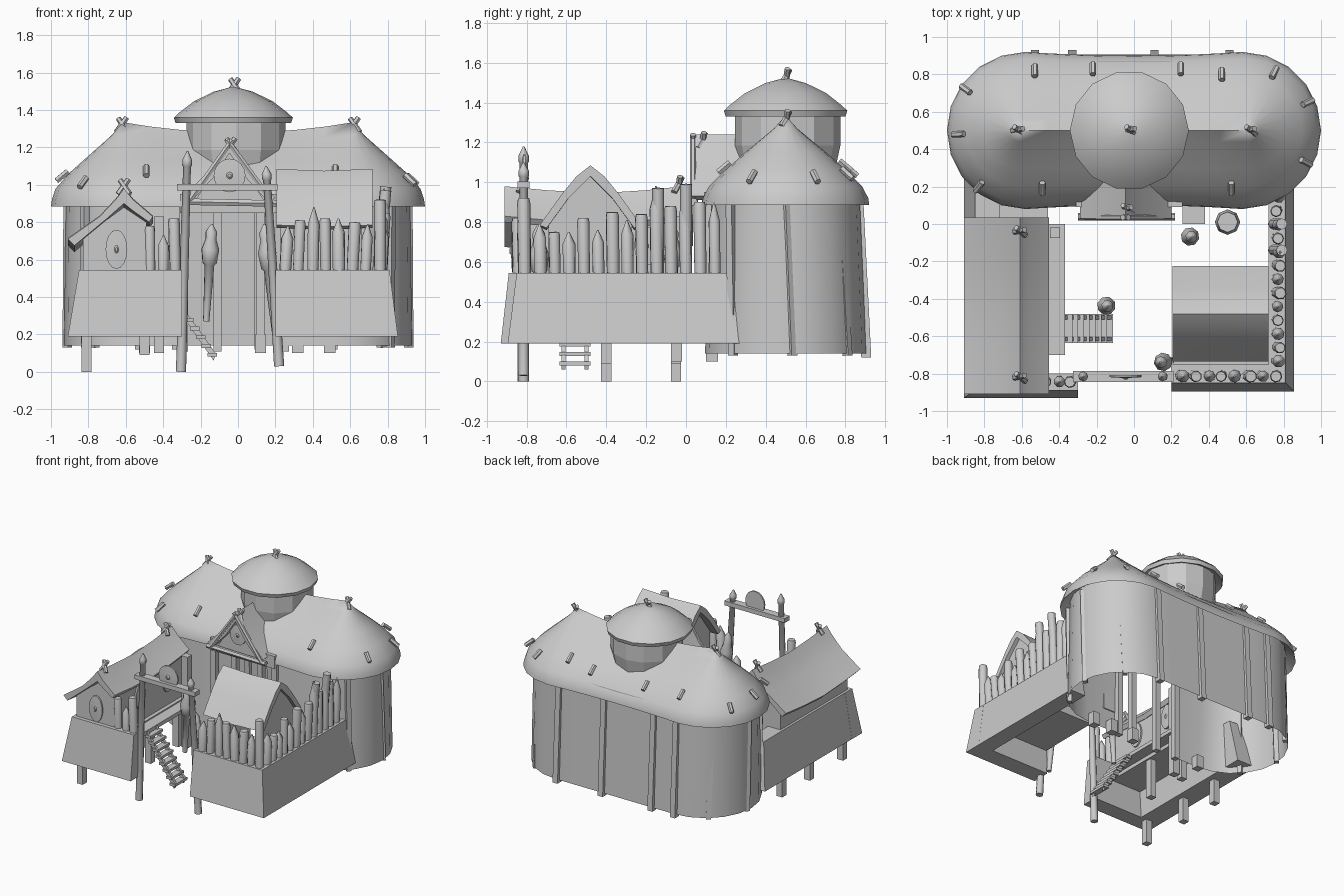
import bpy, bmesh, math, random
from mathutils import Vector

if "Cube" in bpy.data.objects:
    bpy.data.objects.remove(bpy.data.objects["Cube"])
random.seed(4)


def mesh(name, verts, faces, smooth=False):
    me = bpy.data.meshes.new(name)
    me.from_pydata([tuple(v) for v in verts], [], faces)
    bm = bmesh.new()
    bm.from_mesh(me)
    bmesh.ops.remove_doubles(bm, verts=bm.verts, dist=0.0005)
    bmesh.ops.recalc_face_normals(bm, faces=bm.faces)
    bm.to_mesh(me)
    bm.free()
    ob = bpy.data.objects.new(name, me)
    bpy.context.collection.objects.link(ob)
    if smooth:
        bpy.context.view_layer.objects.active = ob
        ob.select_set(True)
        bpy.ops.object.shade_smooth_by_angle(angle=math.radians(50))
        ob.select_set(False)
    return ob


def loft(name, rings, start=True, end=True, closed=True, smooth=False):
    n, m = len(rings[0]), len(rings)
    faces = [(k*n+i, k*n+(i+1) % n, (k+1)*n+(i+1) % n, (k+1)*n+i)
             for k in range(m-1) for i in range(n if closed else n-1)]
    if start:
        faces.append(tuple(range(n)))
    if end:
        faces.append(tuple(range((m-1)*n, m*n)))
    return mesh(name, [v for r in rings for v in r], faces, smooth)


def rect(x0, x1, y0, y1, z):
    return [(x0, y0, z), (x1, y0, z), (x1, y1, z), (x0, y1, z)]


def box(name, x0, x1, y0, y1, z0, z1):
    return loft(name, [rect(x0, x1, y0, y1, z0), rect(x0, x1, y0, y1, z1)])


def pole(name, a, b, r=0.025, n=8, profile=((0, 1), (1, 1)), smooth=True):
    # turned shape along a-b, profile = (fraction along, radius factor)
    a, b = Vector(a), Vector(b)
    q = (b-a).to_track_quat('Z', 'Y')
    rings = [[a+(b-a)*t+q @ Vector((r*f*math.cos(2*math.pi*i/n), r*f*math.sin(2*math.pi*i/n), 0))
              for i in range(n)] for t, f in profile]
    return loft(name, rings, smooth=smooth)


def capsule(cx, r, z, sag=0, pinch=0, y=0.5, gap=None):
    # outline with two round ends, counter-clockwise from the front
    s = [-0.75, -0.5, -0.25, 0, 0.25, 0.5, 0.75]
    ends = [(-90+180*i/10) for i in range(11)]
    cs = [(math.cos(math.radians(a)), math.sin(math.radians(a))) for a in ends]
    pts = [(cx+r*c, r*d) for c, d in cs]
    pts += [(cx*-t, r-pinch*(1-t*t)) for t in s]
    pts += [(-cx-r*c, -r*d) for c, d in cs]
    if gap:
        pts = [(gap[1], -r)] + pts + [(gap[0], -r)]
    else:
        pts += [(cx*t, -r+pinch*(1-t*t)) for t in s]
    pts = [(px, y+py, z-sag*max(0, 1-(px/0.62)**2)) for px, py in pts]
    if not gap:
        # s runs right to left on the back, left to right on the front
        back = sorted(pts[11:18], key=lambda p: -p[0])
        front = sorted(pts[29:], key=lambda p: p[0])
        left = sorted(pts[18:29], key=lambda p: -p[1])
        pts = pts[:11] + back + left + front
    return pts


# great hall: open-fronted wall and sagging thatch
gap = (-0.3, 0.25)
WALL = [capsule(0.525, 0.405, 0.14, gap=gap), capsule(0.55, 0.37, 0.97, gap=gap)]
for ring in WALL:  # left end runs back to front
    ring[19:30] = sorted(ring[19:30], key=lambda p: -p[1])
    ring[12:19] = sorted(ring[12:19], key=lambda p: -p[0])
loft("hall_wall", WALL, False, False, False, True)
box("hall_lintel", -0.31, 0.26, 0.09, 0.16, 0.85, 0.95)
loft("hall_roof", [capsule(0.55, 0.36, 0.95), capsule(0.58, 0.42, 0.885, 0, 0.02),
                   capsule(0.58, 0.415, 0.92, 0, 0.02), capsule(0.59, 0.385, 0.98, 0.01, 0.02),
                   capsule(0.60, 0.30, 1.065, 0.02), capsule(0.60, 0.205, 1.15, 0.03),
                   capsule(0.61, 0.06, 1.27, 0.04), capsule(0.62, 0.0, 1.335, 0.055)],
     False, False, True, True)

# leaning posts around the hall wall
for x in (-0.53, -0.33, 0.11, 0.51):
    loft("wall_post", [rect(x-.022, x+.022, .88, .93, .12), rect(x-.022, x+.022, .84, .89, .92)])
for s in (-1, 1):
    for a in (5, 52, -42):
        c, d = math.cos(math.radians(a)), math.sin(math.radians(a))
        pole("end_post", (s*(.525+.39*c), .5+.395*d, .13), (s*(.55+.36*c), .47+.37*d, .92), .025, 4)
for x in (-0.29, -0.11, 0.12, 0.25):
    box("porch_post", x-.022, x+.022, .1, .145, .11, .9)

# round tower with domed cap
pole("tower_wall", (-0.01, .51, 1.0), (-0.01, .51, 1.37), .265, 12, ((0, .85), (.5, 1), (1, 1)), False)
pole("tower_cap", (-0.025, .5, 1.33), (-0.025, .5, 1.525), .318, 14,
     ((.12, .8), (0, .97), (.15, 1), (.3, .9), (.6, .66), (.86, .33), (1, .01)))

# crossed sticks on the peaks, pegs lying on the thatch
STICK = ((0, 1), (1, .9))
for x, y, z in ((-.62, .5, 1.28), (.62, .5, 1.28), (-.02, .5, 1.49), (-.61, -.04, .95), (-.61, -.82, .95),
                (-.04, .08, 1.17)):
    pole("crossed_stick", (x-.03, y, z), (x+.025, y+.01, z+.08), .017, 6, STICK)
    pole("crossed_stick", (x+.03, y-.02, z), (x-.02, y+.02, z+.075), .016, 6, STICK)
for x, y in ((-.53, .82), (-.22, .83), (.25, .83), (.47, .8), (.75, .81), (-.9, .72), (-.94, .48),
             (.93, .65), (.92, .33), (-.83, .2), (-.49, .19), (.52, .19)):
    out = Vector((x-max(-.6, min(.6, x)), y-.5, 0))
    d = out.length
    out.normalize()
    z = 1.0 + (0.365-d)*.9
    pole("thatch_peg", Vector((x, y, z))+out*.03, Vector((x, y, z+.05))-out*.03, .017, 6)


def ridge_roof(name, prof, stations, along_y):
    # closed cross-section carried along the ridge with a sag
    rings = [[(p, t, z-dz) if along_y else (t, p, z-dz) for p, z in prof] for t, dz in stations]
    return loft(name, rings, smooth=True)


# entrance dormer with bargeboards and round shield
ridge_roof("dormer_roof", [(-.29, .94), (-.15, 1.08), (-.045, 1.24), (.06, 1.08), (.2, .93),
                           (.16, .91), (.04, 1.04), (-.045, 1.17), (-.13, 1.04), (-.25, .91)],
           [(.03, 0), (.5, 0)], True)
loft("dormer_gable", [[(-.24, y, .9), (.15, y, .9), (-.045, y, 1.2)] for y in (.08, .11)])
for a, b in (((-.27, .035, .9), (-.03, .035, 1.24)), ((.19, .035, .9), (-.06, .035, 1.24))):
    pole("bargeboard", a, b, .016, 6)
pole("dormer_beam", (-.3, .04, .91), (.22, .04, .9), .02, 6)


def shield(name, c, axis, w, h):
    # thin oval board with a middle boss
    c, u = Vector(c), Vector((axis[1], axis[0], 0))
    d = Vector(axis)
    rings = [[c+d*o+(u*w*math.cos(i*math.pi/8)+Vector((0, 0, h*math.sin(i*math.pi/8))))*f
              for i in range(16)] for o, f in ((-.008, 1), (.004, 1), (.008, .2), (.016, .1))]
    loft(name, rings)


shield("dormer_shield", (-.045, .065, 1.05), (0, -1, 0), .07, .08)
shield("gate_shield", (-.045, -.815, 1.05), (0, -1, 0), .085, .09)
shield("house_shield", (-.65, -.87, .655), (0, -1, 0), .058, .105)
for y in (-.55, -.2):
    shield("yard_shield", (-.48, y, .68), (1, 0, 0), .06, .1)

# sloped rampart bases
for name, b, t in (("right_front_base", (.2, .855, -.895, -.75), (.2, .81, -.85, -.75)),
                   ("right_side_base", (.72, .855, -.894, .3), (.72, .809, -.849, .23)),
                   ("left_front_base", (-.91, -.3, -.93, -.8), (-.85, -.3, -.89, -.8)),
                   ("left_side_base", (-.909, -.74, -.929, .3), (-.849, -.72, -.889, .23))):
    loft(name, [rect(*b, .19), rect(*t, .545)])

# palisade of pointed and cut logs
row = list(zip((-.47, -.40, -.335, .25, .32, .4, .47, .54, .61, .68, .76),
               (-.84,)*3 + (-.81,)*8,
               (.78, .73, .82, .78, .81, .88, .82, .82, .8, .79, .92)))
row += [(.765, -.73+.073*i, z) for i, z in
        enumerate((.79, .75, .75, .82, .76, .85, .81, .84, .98, .88, .95, .9, .9))]
for i, (x, y, z) in enumerate(row):
    tip = ((.76, 1), (1, .12)) if i % 2 else ((.94, 1), (1, .85))
    dx = random.uniform(-.01, .02)
    pole("palisade_log", (x, y, .5), (x+dx, y-.005, z), random.uniform(.03, .035), 8, ((0, .95),)+tip)
for y, z in ((0, .99), (-.14, .97)):
    pole("tall_log", (.745, y, .5), (.79, y, z), .03)

# left longhouse
ridge_roof("longhouse_roof", [(-.91, .72), (-.74, .84), (-.655, .93), (-.61, .99), (-.56, .93), (-.455, .84),
                              (-.475, .81), (-.56, .87), (-.61, .91), (-.7, .83), (-.875, .685)],
           [(-.91, .01), (-.7, .03), (-.44, .045), (-.2, .03), (.035, .005)], True)
loft("longhouse_body", [[(x, y, z) for x, z in ((-.83, .45), (-.49, .45), (-.49, .8), (-.61, .88), (-.83, .72))]
                        for y in (-.86, -.01)])
box("longhouse_floor", -.85, -.46, -.88, .1, .40, .47)
box("walkway", -.47, -.37, -.7, 0, .43, .46)
box("walkway_post", -.45, -.395, -.075, -.02, .1, .83)

# stairs down to the yard
for i in range(8):
    x, z = -.36+.031*i, .42-.047*i
    box("stair_tread", x-.02, x+.03, -.635, -.48, z-.01, z+.01)
for y in (-.615, -.5):
    loft("stair_stringer", [[(-.39, y+o, .43), (-.13, y+o, .06), (-.12, y+o, .1), (-.37, y+o, .45)]
                            for o in (-.01, .01)])

# right hut
ridge_roof("hut_roof", [(-.735, .785), (-.62, .945), (-.55, 1.03), (-.48, 1.085), (-.41, 1.03), (-.34, .945),
                        (-.225, .785), (-.26, .77), (-.37, .92), (-.48, 1.03), (-.59, .92), (-.70, .77)],
           [(.205, 0), (.46, .01), (.72, 0)], False)
for x in (.27, .66):
    loft("hut_gable", [[(x+o, y, z) for y, z in ((-.69, .4), (-.27, .4), (-.27, .8), (-.48, 1.05), (-.69, .8))]
                       for o in (0, .03)])
box("hut_floor", .21, .73, -.76, -.24, .38, .45)

# stilts
for x, y, z in ((-.81, -.82, 0), (-.81, -.4, 0), (-.81, -.05, 0), (-.5, -.4, .09), (-.5, -.05, .09)):
    box("stilt", x-.026, x+.026, y-.026, y+.026, z, .46)
for x in (-.5, .12, .32, .49):
    box("hall_footing", x-.03, x+.03, .1, .16, .1, .2)

# gate
SPIKE = ((0, 1.05), (.93, .8), (.935, 1), (.96, 1), (1, .15))
pole("gate_post_left", (-.305, -.815, .0), (-.27, -.815, 1.18), .026, 8, SPIKE)
pole("gate_post_right", (.22, -.815, .03), (.15, -.815, 1.1), .026, 8, SPIKE)
box("gate_beam", -.325, .21, -.845, -.785, .97, 1.005)

# torches and yard goods
TORCH = ((0, .35), (.58, .55), (.6, .8), (.74, 1), (.85, .6), (.92, .65), (1, .1))
for x, y, z, lean in ((-.155, -.43, .27, .015), (.17, -.73, .2, -.03), (.29, -.06, .27, .02)):
    pole("torch", (x-lean, y, z), (x+lean, y-.01, .79), .05, 8, TORCH)
BARREL = ((0, .8), (.5, 1), (1, .8))
for x, y in ((.5, .01), (-.78, .05)):
    pole("barrel", (x, y, .3), (x, y, .52), .068, 8, BARREL)
box("crate", .26, .38, 0, .11, .3, .42)
